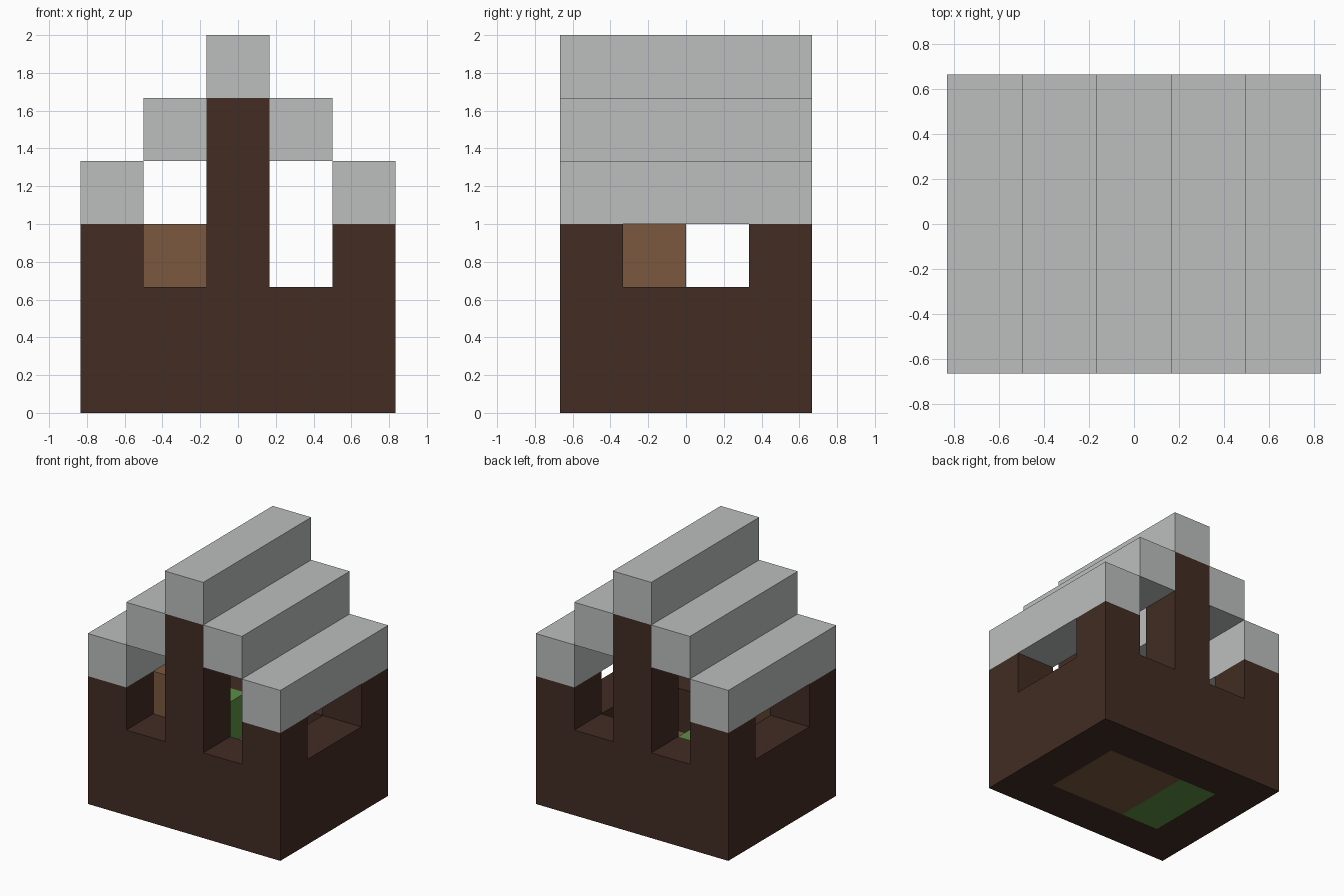
import bpy
import bmesh
from mathutils import Vector

if "Cube" in bpy.data.objects:
    bpy.data.objects.remove(bpy.data.objects["Cube"], do_unlink=True)

U = 1 / 3           # edge of one building block
NX, NY = 5, 4       # blocks across and deep


def linear(c):
    c /= 255
    return c / 12.92 if c <= 0.04045 else ((c + 0.055) / 1.055) ** 2.4


def material(name, r, g, b):
    colour = (linear(r), linear(g), linear(b), 1)
    m = bpy.data.materials.new(name)
    m.use_nodes = True
    m.diffuse_color = colour
    shader = m.node_tree.nodes["Principled BSDF"]
    shader.inputs["Base Color"].default_value = colour
    shader.inputs["Roughness"].default_value = 0.9
    return m


stone = material("pale_stone", 187, 191, 190)
dark_wood = material("dark_wood", 66, 44, 35)
light_wood = material("light_wood", 123, 89, 64)
green = material("green", 93, 143, 68)


def span(x, y, z):
    """All block cells in three half-open ranges."""
    return {(i, j, k) for i in range(*x) for j in range(*y) for k in range(*z)}


def blocks(name, cells, mat):
    """One mesh holding only the exposed faces of a set of block cells."""
    bm = bmesh.new()
    for cell in cells:
        for axis in range(3):
            for sign in (-1, 1):
                n = Vector((0, 0, 0))
                n[axis] = sign
                if tuple(int(a + b) for a, b in zip(cell, n)) in cells:
                    continue
                u = Vector((0, 0, 0))
                u[(axis + 1) % 3] = 1
                v = n.cross(u)
                mid = Vector(cell) + Vector((0.5, 0.5, 0.5)) + n / 2
                corners = [mid + (a * u + b * v) / 2
                           for a, b in ((-1, -1), (1, -1), (1, 1), (-1, 1))]
                bm.faces.new([bm.verts.new((p - Vector((NX / 2, NY / 2, 0))) * U)
                              for p in corners])
    bmesh.ops.remove_doubles(bm, verts=bm.verts, dist=0.001)
    mesh = bpy.data.meshes.new(name)
    bm.to_mesh(mesh)
    bm.free()
    mesh.materials.append(mat)
    obj = bpy.data.objects.new(name, mesh)
    bpy.context.collection.objects.link(obj)
    return obj


# Walls: a closed ring, corner posts, and a tall gable post front and back
room = span((1, 4), (1, 3), (0, 2))
walls = span((0, NX), (0, NY), (0, 2)) - room
for y in (0, NY - 1):
    for x in (0, NX - 1):
        walls |= span((x, x + 1), (y, y + 1), (2, 3))
    walls |= span((2, 3), (y, y + 1), (2, 5))
blocks("walls", walls, dark_wood)

# Interior: plank floor, green bed and its headboard
blocks("floor", span((2, 4), (1, 3), (0, 1)), light_wood)
blocks("bed", span((1, 2), (1, 3), (0, 2)), green)
blocks("headboard", span((1, 2), (1, 2), (2, 3)), light_wood)

# Stepped roof: beams running front to back, rising to the ridge
for x, side in enumerate(("right_eave", "right_middle", "ridge", "left_middle", "left_eave")):
    z = 5 - abs(x - 2)
    blocks("roof_" + side, span((x, x + 1), (0, NY), (z, z + 1)), stone)
